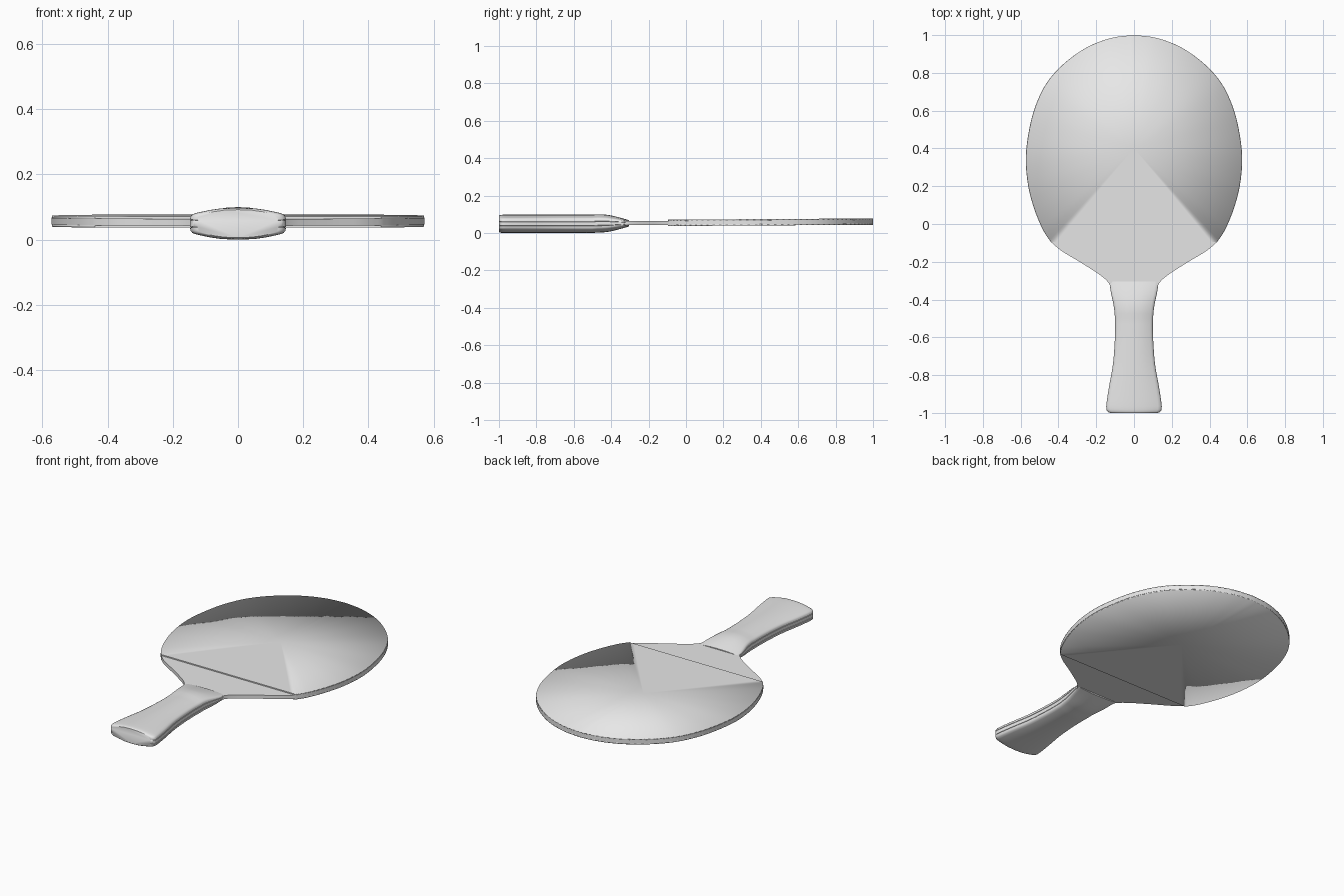
import bpy
import bmesh

cube = bpy.data.objects.get("Cube")
if cube:
    bpy.data.objects.remove(cube, do_unlink=True)

grey = bpy.data.materials.new("plain_grey")
grey.use_nodes = True
grey.diffuse_color = (0.8, 0.8, 0.8, 1)
grey.node_tree.nodes["Principled BSDF"].inputs["Base Color"].default_value = (0.8, 0.8, 0.8, 1)


def finish(name, bm, angle=None):
    """Turn a bmesh into a smooth shaded object."""
    bmesh.ops.recalc_face_normals(bm, faces=bm.faces)
    for f in bm.faces:
        f.smooth = True
    mesh = bpy.data.meshes.new(name)
    bm.to_mesh(mesh)
    bm.free()
    mesh.materials.append(grey)
    obj = bpy.data.objects.new(name, mesh)
    bpy.context.collection.objects.link(obj)
    if angle:
        bpy.ops.object.select_all(action='DESELECT')
        obj.select_set(True)
        bpy.context.view_layer.objects.active = obj
        bpy.ops.object.shade_smooth_by_angle(angle=angle)
    return obj


def spline(points, steps=4):
    """Smooth curve through the points."""
    ext = [points[0]] + points + [points[-1]]
    out = []
    for a, b, c, d in zip(ext, ext[1:], ext[2:], ext[3:]):
        for i in range(steps):
            t = i / steps
            out.append(tuple(
                0.5 * (2*q + (r - p)*t + (2*p - 5*q + 4*r - s)*t**2 + (3*q - p - 3*r + s)*t**3)
                for p, q, r, s in zip(a, b, c, d)))
    return out + [points[-1]]


def mid_z(y):
    """Centre plane of the slightly tilted blade."""
    return 0.053 + (y + 0.3) * 0.006


# Half outlines of the blade, as (half width, y)
neck = spline([(0.10, -0.42), (0.12, -0.34), (0.16, -0.285), (0.28, -0.205),
               (0.38, -0.145), (0.44, -0.095)])
head = spline([(0.44, -0.095), (0.48, -0.035), (0.525, 0.07), (0.56, 0.2), (0.573, 0.35),
               (0.555, 0.5), (0.52, 0.63), (0.46, 0.75), (0.37, 0.85), (0.25, 0.935),
               (0.12, 0.985), (0, 1)])


def mirrored(half):
    return half + [(-x, y) for x, y in reversed(half) if x > 0]


# Wooden blade: outline extruded through its thickness
bm = bmesh.new()
outline = mirrored(neck[:-1] + head)
low, high = ([bm.verts.new((x, y, mid_z(y) + s * 0.0105)) for x, y in outline] for s in (-1, 1))
bm.faces.new(low)
bm.faces.new(high)
n = len(outline)
for i in range(n):
    j = (i + 1) % n
    bm.faces.new((low[i], low[j], high[j], high[i]))
finish("wooden_blade", bm, 0.6)


# Rubber sheets: a fan from the middle of the head with a soft rim
def rubber(name, side):
    bm = bmesh.new()
    rim = [(x * 0.997, y) for x, y in mirrored(head)] + [(-0.41, -0.095), (0.41, -0.095)]
    inner, outer = ([bm.verts.new((x, y, mid_z(y) + side * h)) for x, y in rim]
                    for h in (0.0095, 0.017))
    hub = bm.verts.new((0, 0.4, mid_z(0.4) + side * 0.017))
    count = len(rim)
    for i in range(count):
        j = (i + 1) % count
        bm.faces.new((outer[i], outer[j], hub))
        bm.faces.new((inner[i], inner[j], outer[j], outer[i]))
    bm.faces.new(inner)
    # the straight edge towards the handle stays crisp
    for e in bm.edges:
        if all(v.co.y < -0.09 for v in e.verts):
            e.smooth = False
    finish(name, bm)


rubber("top_rubber", 1)
rubber("bottom_rubber", -1)

# Handle: flared loft with a grooved, softly crowned cross-section
quarter = [(1, 0.2), (0.975, 0.23), (1, 0.26), (0.99, 0.45), (0.95, 0.59), (0.86, 0.68),
           (0.6, 0.85), (0.35, 0.96), (0, 1)]
right = [(x, -z) for x, z in reversed(quarter[:-1])] + quarter
section = right + [(-x, z) for x, z in reversed(right) if x > 0] + [(0, -1)]

# Stations along the handle: y, half width, half thickness
stations = spline([(-1, 0.125, 0.043), (-0.992, 0.14, 0.047), (-0.965, 0.147, 0.049),
                   (-0.86, 0.132, 0.049), (-0.74, 0.111, 0.049), (-0.6, 0.101, 0.049),
                   (-0.5, 0.101, 0.049), (-0.43, 0.108, 0.047), (-0.37, 0.121, 0.035),
                   (-0.305, 0.131, 0.017)], 3)
bm = bmesh.new()
rings = [[bm.verts.new((x * w, y, 0.049 + (y + 1) * 0.004 * (y > -0.5) + z * t))
          for x, z in section] for y, w, t in stations]
for a, b in zip(rings, rings[1:]):
    for i in range(len(section)):
        j = (i + 1) % len(section)
        bm.faces.new((a[i], a[j], b[j], b[i]))
bm.faces.new(rings[0])
bm.faces.new(rings[-1])
finish("handle", bm, 0.7)
